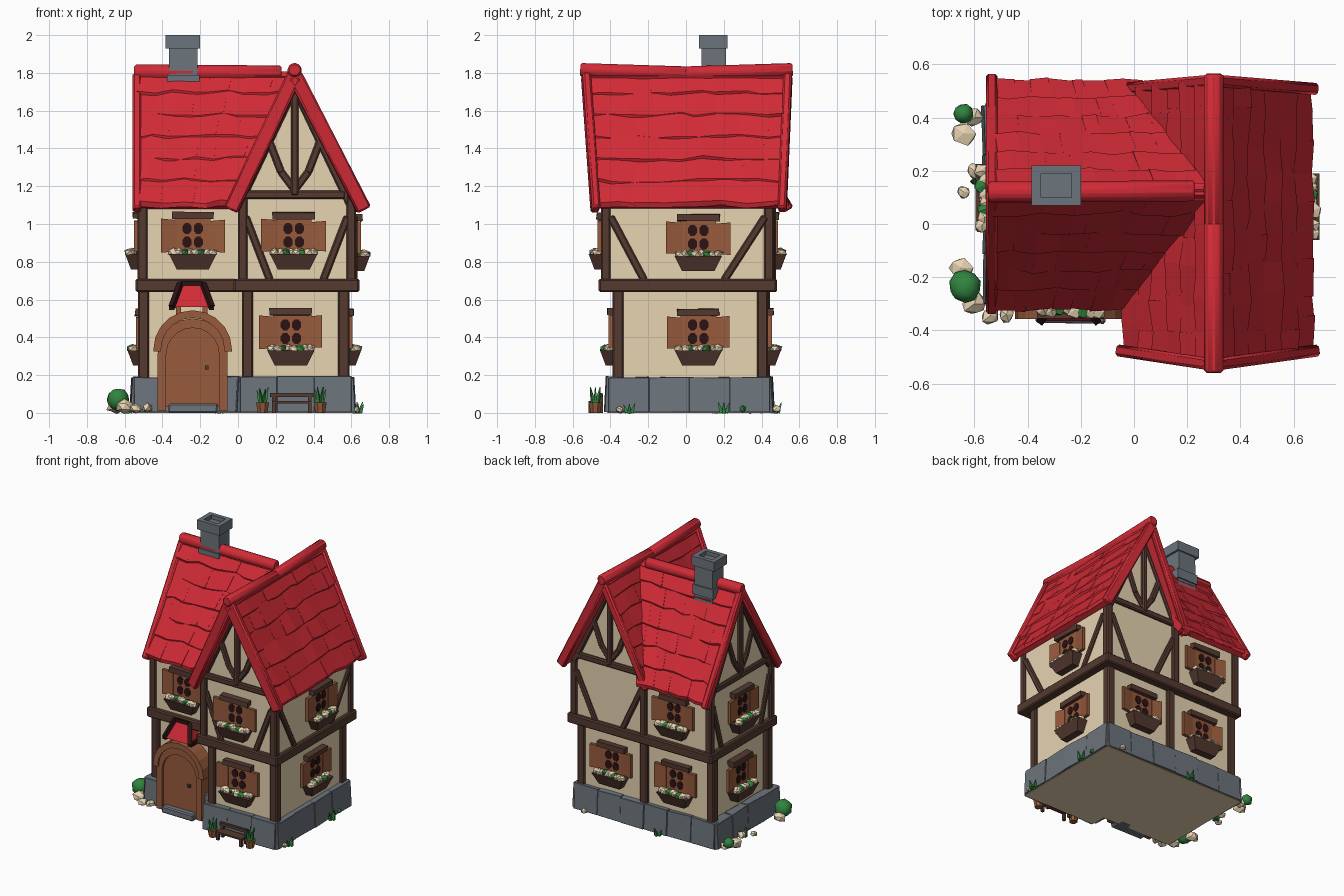
import bpy, bmesh, math, random
from mathutils import Vector as V, Matrix

if "Cube" in bpy.data.objects:
    bpy.data.objects.remove(bpy.data.objects["Cube"])
random.seed(4)
COL = {"roof_red": (.64, .024, .037), "timber_brown": (.09, .042, .03), "plaster_cream": (.83, .68, .46),
       "stone_grey": (.15, .175, .2), "shutter_brown": (.31, .103, .046), "pane_dark": (.025, .006, .007),
       "leaf_green": (.03, .23, .05)}
MAT = {}
for k, c in COL.items():
    MAT[k] = bpy.data.materials.new(k)
    MAT[k].diffuse_color = (*c, 1)
RED, TIM, CREAM, STONE, SHUT, DARK, GREEN = COL
def rnd(a): return random.uniform(-a, a)

class Part:
    """Collects simple solids into one named object."""
    def __init__(s, name):
        s.name, s.bm, s.mats = name, bmesh.new(), []
    def idx(s, m):
        if m not in s.mats: s.mats.append(m)
        return s.mats.index(m)
    def prism(s, pts, vec, m, top=None):
        a = [s.bm.verts.new(p) for p in pts]
        b = [s.bm.verts.new(p) for p in (top or [V(q) + V(vec) for q in pts])]
        n = len(a)
        fs = [s.bm.faces.new(a), s.bm.faces.new(b[::-1])]
        fs += [s.bm.faces.new((a[i], b[i], b[(i+1) % n], a[(i+1) % n])) for i in range(n)]
        for f in fs: f.material_index = s.idx(m)
        bmesh.ops.recalc_face_normals(s.bm, faces=fs)
    def box(s, x0, x1, y0, y1, z0, z1, m, j=0):
        def ring(z):
            return [V((x + rnd(j), y + rnd(j), z + (rnd(j) if z > .05 else 0))) for x, y in
                    ((x0, y0), (x1, y0), (x1, y1), (x0, y1))]
        s.prism(ring(z0), None, m, ring(z1))
    def bar(s, p, q, w, d, m, sides=4, w2=None):
        p, q = V(p), V(q)
        rot = (q - p).to_track_quat('Z', 'Y').to_matrix()
        def ring(c, k):
            r = math.sqrt(.5) if sides == 4 else .5
            an = [2*math.pi*(i+.5)/sides for i in range(sides)]
            return [c + rot @ V((math.cos(a)*r*d*k, math.sin(a)*r*w*k, 0)) for a in an]
        s.prism(ring(p, 1), None, m, ring(q, 1 if w2 is None else w2))
    def blob(s, c, r, m, sub=1, j=.15, sz=1):
        vs = bmesh.ops.create_icosphere(s.bm, subdivisions=sub, radius=r)["verts"]
        for v in vs:
            v.co = V((v.co.x, v.co.y, v.co.z*sz)) * (1 + rnd(j)) + V(c)
        for f in {f for v in vs for f in v.link_faces}: f.material_index = s.idx(m)
    def done(s, mtx=None, bevel=0, smooth=0):
        me = bpy.data.meshes.new(s.name)
        if mtx: s.bm.transform(mtx)
        s.bm.to_mesh(me); s.bm.free()
        for m in s.mats: me.materials.append(MAT[m])
        o = bpy.data.objects.new(s.name, me)
        bpy.context.collection.objects.link(o)
        if bevel:
            b = o.modifiers.new("bevel", 'BEVEL'); b.width = bevel; b.segments = 1
        if smooth:
            bpy.ops.object.select_all(action='DESELECT')
            o.select_set(True); bpy.context.view_layer.objects.active = o
            bpy.ops.object.shade_smooth_by_angle(angle=math.radians(smooth))
        return o

# stone foundation: L-shaped core ringed with uneven blocks, pale underside
L = [(-.55, -.30), (.01, -.30), (.01, -.41), (.6, -.41), (.6, .445), (-.55, .445)]
p = Part("foundation")
p.prism([(x, y, .004) for x, y in L], (0, 0, .18), STONE)
p.prism([(x*1.02, y*1.02, 0) for x, y in L], (0, 0, .004), CREAM)
for (ax, ay), (bx, by) in zip(L, L[1:] + L[:1]):
    a, b = V((ax, ay, .004)), V((bx, by, .004))
    n = max(1, round((b - a).length / .2))
    out = (b - a).normalized().cross(V((0, 0, 1)))
    for i in range(n):
        u, w = a.lerp(b, i/n), a.lerp(b, (i+1)/n)
        low = [u + out*(.02+rnd(.006)), w + out*(.02+rnd(.006)), w - out*.05, u - out*.05]
        p.prism(low, None, STONE, [q + V((0, 0, .186 + rnd(.006))) - (out*.01 if k < 2 else V()) for k, q in enumerate(low)])
p.done(bevel=.006)

# plaster walls: two storeys for each wing
p = Part("lower_walls")
p.box(.03, .57, -.37, .42, .15, .68, CREAM)
p.box(-.49, .1, -.24, .42, .15, .68, CREAM)
p.done()
p = Part("upper_walls")
p.prism([(x, -.43, z) for x, z in ((.015, .66), (.615, .66), (.615, 1.14), (.3, 1.74), (.015, 1.14))], (0, .885, 0), CREAM)
p.prism([(-.51, y, z) for y, z in ((-.27, .66), (.45, .66), (.45, 1.14), (.12, 1.73), (-.27, 1.14))], (.7, 0, 0), CREAM)
p.done()

# timber frame
p = Part("timber_frame")
ring = [(-.51, -.27), (.01, -.27), (.01, -.43), (.61, -.43), (.61, .45), (-.51, .45)]
for a, b in zip(ring, ring[1:] + ring[:1]):
    d = (V(b) - V(a)).normalized() * .03
    p.bar((a[0]-d.x, a[1]-d.y, .675), (b[0]+d.x, b[1]+d.y, .675), .07, .065, TIM)
for x, y in ((-.5, -.235), (-.5, .405), (.05, -.36), (.56, -.36), (.56, .405), (.04, .415)):
    p.bar((x, y, .18), (x, y, .66), .06, .06, TIM)
for x, y in ((-.505, -.26), (-.505, .44), (.025, -.425), (.6, -.425), (.6, .44), (.025, .45)):
    p.bar((x, y, .68), (x, y, 1.17), .052, .052, TIM)
def gable(f, half):
    p.bar(f(-half+.03, 1.155), f(half-.03, 1.155), .045, .035, TIM)
    p.bar(f(0, 1.15), f(0, 1.73), .045, .04, TIM)
    for s in (-1, 1):
        p.bar(f(0, 1.18), f(s*.075, 1.28), .04, .03, TIM)
        p.bar(f(s*.07, 1.27), f(s*.135, 1.44), .04, .03, TIM)
        p.bar(f(s*half, 1.1), f(0, 1.73), .05, .03, TIM)
def braces(f, xs):
    for a, b in xs: p.bar(f(a, 1.04), f(b, .70), .04, .03, TIM)
front = lambda x, z: (.3 + x, -.433, z)
back = lambda x, z: (.3 + x, .457, z)
left = lambda y, z: (-.513, .1 + y, z)
right = lambda y, z: (.617, y, z)
gable(front, .3); gable(back, .3); gable(left, .34)
braces(front, ((-.26, -.13), (.28, .15)))
braces(back, ((-.26, -.1), (.28, .12)))
braces(right, ((-.4, -.22), (.42, .2)))
braces(left, ((-.34, -.24), (.32, .22)))
p.done(bevel=.008)

# shingled roof slopes: a slab with rows of overlapping, uneven tiles
def slope(name, ra, rb, ea, eb, rows=6, cols=8):
    ra, rb, ea, eb = map(V, (ra, rb, ea, eb))
    n = (rb - ra).cross(ea - ra).normalized()
    if n.z < 0: n = -n
    P = lambda u, t, o: ra.lerp(ea, t).lerp(rb.lerp(eb, t), u) + n*o
    p = Part(name)
    uv = ((0, 0), (1, 0), (1, 1), (0, 1))
    p.prism([P(u, t, -.04) for u, t in uv], None, RED, [P(u, t, .004) for u, t in uv])
    for i in range(rows):
        cuts = [0] + [(j + rnd(.25))/cols for j in range(1, cols)] + [1]
        drop = [rnd(.016) for _ in cuts]
        lift = [.02 + rnd(.008) for _ in cuts]
        for j in range(cols):
            u0, u1, t0, t1 = cuts[j], cuts[j+1], max(0, i/rows - .02), (i+1)/rows
            h = rnd(.003)
            low = [(u0, t0, 0), (u1, t0, 0), (u1, t1+drop[j+1]+.012, 0), (u0, t1+drop[j]+.012, 0)]
            # sloped lower lip, so the tile edges catch light
            top = [(u0, t0, .012), (u1, t0, .012), (u1, t1+drop[j+1]-.012, lift[j+1]+h), (u0, t1+drop[j]-.012, lift[j]+h)]
            p.prism([P(*q) for q in low], None, RED, [P(*q) for q in top])
    p.done()
F, B, E, W = (.3, -.53, 1.8), (.3, .54, 1.8), (-.535, .12, 1.8), (.28, .12, 1.8)
FR, BR, FL, BL = (.66, -.48, 1.1), (.66, .51, 1.1), (-.03, -.48, 1.1), (-.03, .51, 1.1)
LF, LB = (-.535, -.31, 1.1), (-.535, .535, 1.1)
slope("gable_roof_right", F, B, FR, BR, cols=9)
slope("gable_roof_left", F, B, FL, BL, cols=9)
slope("side_roof_front", E, W, LF, (.03, -.31, 1.1))
slope("side_roof_back", E, W, LB, (.03, .535, 1.1))

# ridge caps and verge boards
p = Part("roof_trim")
p.bar((.3, -.56, 1.815), (.3, .01, 1.797), .08, .08, RED, 8)
p.bar((.3, .565, 1.815), (.3, -.01, 1.797), .08, .08, RED, 8)
p.bar((-.55, .12, 1.805), (.23, .125, 1.8), .085, .085, RED, 8)
for r, e, w in ((F, FR, .08), (F, FL, .08), (B, BR, .07), (B, BL, .055), (E, LF, .06), (E, LB, .06)):
    r, e = V(r), V(e)
    dz = V((0, 0, -.012))
    p.bar(r + dz, e + (e - r)*.02 + dz, w, .045, RED)
p.done(bevel=.01, smooth=40)

# chimney with a shallow hollow cap
p = Part("chimney")
p.box(-.365, -.215, .08, .21, 1.62, 1.97, STONE, j=.004)
for x0, x1, y0, y1 in ((-.385, -.35, .07, .22), (-.235, -.2, .07, .22), (-.35, -.235, .07, .1), (-.35, -.235, .19, .22)):
    p.box(x0, x1, y0, y1, 1.93, 2.0, STONE)
p.box(-.375, -.205, .072, .218, 1.72, 1.79, STONE)
p.done()

# windows with shutters, lintel and flower box
def window(name, x, y, z, deg):
    p = Part(name)
    p.box(-.095, .095, -.016, .02, -.1, .095, SHUT)
    for sx in (-1, 1):
        for sz in (-1, 1):
            cx, cz = sx*.03, sz*.036
            p.prism([(cx + math.cos(a)*.026, -.021, cz + math.sin(a)*.032) for a in
                     [math.pi*(i+.5)/4 for i in range(8)]], (0, .008, 0), DARK)
        # open shutter, swung out from the wall
        w = .078 + rnd(.006)
        a, b = V((sx*.085, -.02, 0)), V((sx*(.09+w), -.034, 0))
        lo, hi = V((0, 0, -.085+rnd(.006))), V((0, 0, .075+rnd(.006)))
        p.prism([a+lo, b+lo*1.05, b+hi*1.1, a+hi], (0, .022, 0), SHUT)
    p.box(-.112, .112, -.04, .02, .085, .122, TIM, j=.004)
    p.prism([(-.085, .01, -.18), (.085, .01, -.18), (.085, -.05, -.18), (-.085, -.05, -.18)], None, TIM,
            [(-.125, .01, -.1), (.125, .01, -.1), (.125, -.08, -.1), (-.125, -.08, -.1)])
    for i in range(8):
        p.blob((-.1 + i*.029, -.045 + rnd(.012), -.09), .031, GREEN if i in (2, 5) else CREAM, 1, .2, .7)
    p.done(Matrix.Translation((x, y, z)) @ Matrix.Rotation(math.radians(deg), 4, 'Z'))
for name, *a in (("front_upper_window", .295, -.435, .94, 0), ("front_lower_window", .28, -.375, .43, 0),
                 ("window_above_door", -.24, -.275, .94, 0),
                 ("right_upper_window", .618, .065, .93, 90), ("right_lower_window", .572, .065, .43, 90),
                 ("left_upper_window", -.517, .1, .94, -90), ("left_lower_window", -.505, .1, .43, -90),
                 ("back_lower_window_a", .3, .422, .43, 180), ("back_lower_window_b", -.23, .422, .43, 180),
                 ("back_upper_window", -.23, .452, .94, 180)):
    window(name, *a)

# arched door
def arch(r, zs, z0, y):
    arc = [(r*math.cos(math.pi*i/10), zs + r*math.sin(math.pi*i/10)) for i in range(11)]
    return [V((-.24 + x, y, z)) for x, z in [(r, z0)] + arc + [(-r, z0)]]
p = Part("door")
p.prism(arch(.15, .31, .03, -.33), (0, .1, 0), SHUT)
p.prism(arch(.185, .315, .01, -.347) + arch(.14, .31, .01, -.347)[::-1], (0, .13, 0), SHUT)
p.prism(arch(.208, .335, .325, -.358) + arch(.168, .335, .325, -.358)[::-1], (0, .13, 0), SHUT)
p.box(-.175, -.155, -.348, -.325, .23, .25, TIM)
p.done()
p = Part("door_step")
p.box(-.37, -.11, -.375, -.25, 0, .05, STONE, j=.005)
p.done(bevel=.008)

# little hood over the door
p = Part("door_hood")
p.box(-.305, -.185, -.3, -.22, .5, .56, CREAM)
for x in (-.315, -.175): p.bar((x, -.31, .49), (x, -.31, .57), .025, .025, SHUT)
lo = [V((-.245+sx*.105, y, .56)) for sx, y in ((-1, -.365), (1, -.365), (1, -.23), (-1, -.23))]
hi = [V((-.245+sx*.058, y, .685)) for sx, y in ((-1, -.30), (1, -.30), (1, -.23), (-1, -.23))]
p.prism(lo, None, RED, hi)
for a, b in ((lo[0], hi[0]), (lo[1], hi[1]), (hi[0], hi[1]), (lo[0], lo[3]), (lo[1], lo[2])):
    p.bar(a, b, .028, .028, DARK)
p.done()

# bench between two potted plants
p = Part("bench")
p.box(.18, .39, -.515, -.445, .05, .062, TIM)
p.bar((.17, -.45, .095), (.4, -.45, .095), .022, .018, TIM)
for x in (.19, .38):
    p.bar((x, -.45, 0), (x, -.45, .1), .02, .02, TIM)
    p.bar((x, -.505, 0), (x, -.505, .055), .02, .02, TIM)
p.done()
def tuft(p, x, y, z, h, n=5):
    for i in range(n):
        a = 2*math.pi*i/n
        p.bar((x + .012*math.cos(a), y + .012*math.sin(a), z), (x + .03*math.cos(a), y + .03*math.sin(a), z + h*random.uniform(.7, 1)),
              .022, .022, GREEN, 4, .15)
for i, x in enumerate((.13, .435)):
    p = Part("plant_pot_%d" % (i + 1))
    p.bar((x, -.48, 0), (x, -.48, .055), .055, .055, SHUT, 8, 1.35)
    tuft(p, x, -.48, .05, .09, 6)
    p.done()

# bushes, pebbles and grass round the base
p = Part("garden_plants")
p.blob((-.635, -.235, .07), .062, GREEN, 2, .08)
p.blob((-.64, .415, .06), .042, GREEN, 1, .1)
p.blob((.615, .3, .02), .02, GREEN)
for x, y in ((.635, -.3), (.63, .2), (-.585, .16), (-.1, .475)):
    tuft(p, x, y, 0, .06, 4)
p.done(smooth=50)
p = Part("pebbles")
for x, y, r in ((-.65, -.165, .045), (-.6, -.3, .045), (-.54, -.345, .035), (-.48, -.34, .035), (-.64, .34, .045), (-.6, .4, .035),
                (-.64, .12, .025), (-.6, .2, .035), (.63, -.35, .022), (.5, .48, .025)):
    p.blob((x, y, r*.75), r, CREAM, 1, .2, .8)
p.done()

for m in bpy.data.materials:
    if m.users and not m.is_grease_pencil:
        m.use_nodes = True
        m.node_tree.nodes["Principled BSDF"].inputs["Base Color"].default_value = m.diffuse_color
